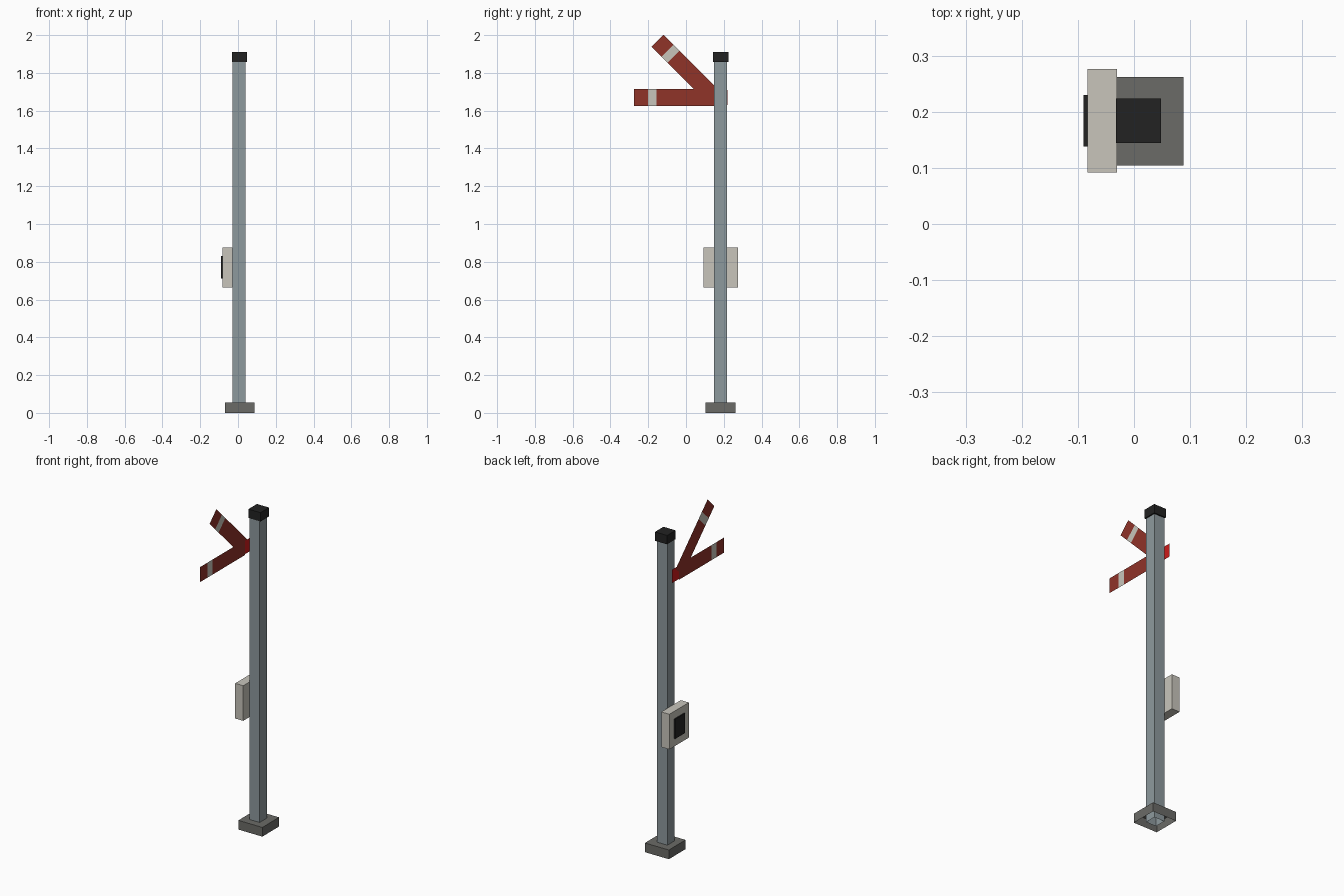
import bpy, bmesh, math

if "Cube" in bpy.data.objects:
    bpy.data.objects.remove(bpy.data.objects["Cube"])


def material(name, rgb):
    m = bpy.data.materials.new(name)
    m.diffuse_color = (*rgb, 1)
    m.use_nodes = True
    m.node_tree.nodes["Principled BSDF"].inputs["Base Color"].default_value = m.diffuse_color
    return m


STEEL = material("grey_steel", (0.27, 0.32, 0.34))
CONCRETE = material("dark_concrete", (0.145, 0.145, 0.135))
BLACK = material("black", (0.016, 0.016, 0.016))
CREAM = material("cream", (0.58, 0.56, 0.50))
RED = material("dull_red", (0.28, 0.033, 0.022))
LENS = material("bright_red", (0.62, 0.01, 0.01))

CX, CY = 0.008, 0.182       # mast axis
ARM_X = -0.06               # plane of the signal arms
PIVOT_Y, PIVOT_Z = 0.15, 1.67


def finish(bm, name, mats):
    me = bpy.data.meshes.new(name)
    bm.to_mesh(me)
    bm.free()
    for m in mats:
        me.materials.append(m)
    ob = bpy.data.objects.new(name, me)
    bpy.context.collection.objects.link(ob)
    return ob


def box(name, x, y, z, mat, open_bottom=False):
    """Box from (min, max) ranges, optionally without its underside."""
    bm = bmesh.new()
    bmesh.ops.create_cube(bm, size=1)
    for v in bm.verts:
        v.co = [(r[0] + r[1]) / 2 + c * (r[1] - r[0])
                for r, c in zip((x, y, z), v.co)]
    bm.normal_update()
    if open_bottom:
        under = [f for f in bm.faces if f.normal.z < -0.5]
        bmesh.ops.delete(bm, geom=under, context='FACES')
    return finish(bm, name, [mat])


def around(c, h):
    return (c - h, c + h)


# Mast, foot and cap
box("base", around(CX + 0.001, 0.079), around(CY + 0.001, 0.079), (0, 0.055),
    CONCRETE, open_bottom=True)
box("mast", around(CX - 0.002, 0.034), around(CY, 0.034), (0.002, 1.86),
    STEEL, open_bottom=True)
box("mast_cap", around(CX, 0.04), around(CY + 0.002, 0.04), (1.857, 1.91), BLACK)

# Control box with its dark panel
box("control_box", (-0.083, -0.03), (0.092, 0.276), (0.665, 0.875), CREAM)
box("control_panel", (-0.09, -0.083), (0.138, 0.23), (0.712, 0.83), BLACK)


def arm(name, angle):
    """Flat arm swung up about the pivot, with one pale band near its tip."""
    bm = bmesh.new()
    ca, sa = math.cos(angle), math.sin(angle)
    rows = []
    for d in (0.0, 0.305, 0.35, 0.425):
        rows.append([bm.verts.new((ARM_X,
                                   PIVOT_Y - d * ca + w * sa,
                                   PIVOT_Z + d * sa + w * ca))
                     for w in (-0.045, 0.045)])
    for i, (a, b) in enumerate(zip(rows, rows[1:])):
        f = bm.faces.new((a[0], a[1], b[1], b[0]))
        f.material_index = 1 if i == 1 else 0
    return finish(bm, name, [RED, CREAM])


arm("level_arm", 0)
arm("raised_arm", math.radians(45))

# Flat lens plate behind the pivot
bm = bmesh.new()
bm.faces.new([bm.verts.new((ARM_X, y, z)) for y, z in
              ((PIVOT_Y, 1.63), (0.22, 1.63), (0.22, 1.71), (PIVOT_Y, 1.71))])
finish(bm, "signal_lens", [LENS])
